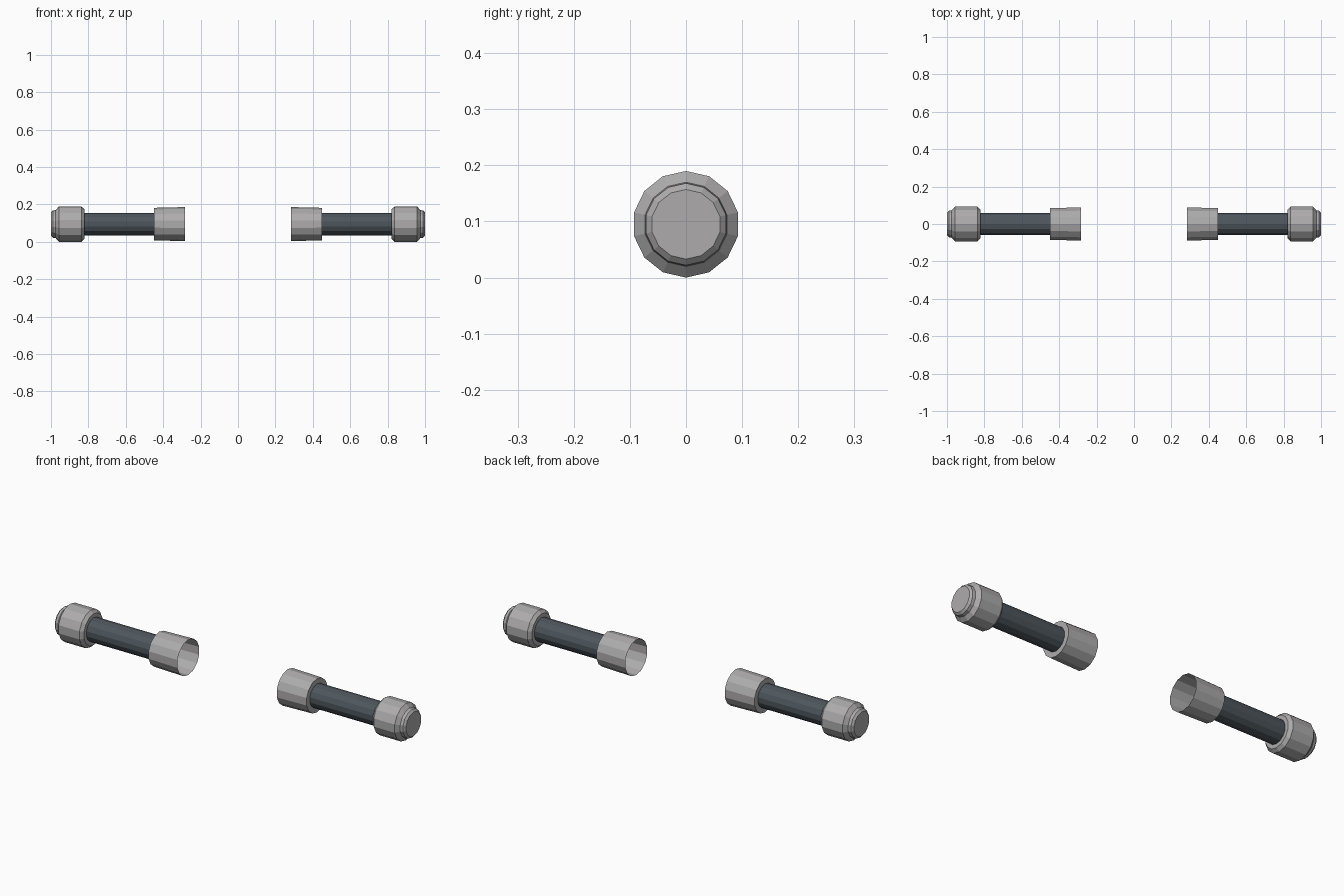
import bpy, bmesh
from math import sin, cos, tau

cube = bpy.data.objects.get("Cube")
if cube:
    bpy.data.objects.remove(cube, do_unlink=True)

SIDES = 14
AXIS_Z = 0.095


def material(name, color, roughness):
    m = bpy.data.materials.new(name)
    m.use_nodes = True
    m.diffuse_color = (*color, 1)
    bsdf = m.node_tree.nodes["Principled BSDF"]
    bsdf.inputs["Base Color"].default_value = (*color, 1)
    bsdf.inputs["Roughness"].default_value = roughness
    return m


steel = material("light grey metal", (0.42, 0.41, 0.41), 0.5)
dark = material("dark slate", (0.075, 0.092, 0.107), 0.6)


def lathe(name, profile, mat, side, cap_start=False, cap_end=False):
    """Turn (x, radius) points around the long axis; side mirrors the part."""
    bm = bmesh.new()
    rings = [[bm.verts.new((side * x, r * sin(tau * i / SIDES),
                            AXIS_Z + r * cos(tau * i / SIDES)))
              for i in range(SIDES)] for x, r in profile]
    for a, b in zip(rings, rings[1:]):
        for i in range(SIDES):
            j = (i + 1) % SIDES
            quad = (a[i], b[i], b[j], a[j])
            bm.faces.new(quad if side < 0 else quad[::-1])
    if cap_start:
        bm.faces.new(rings[0] if side < 0 else rings[0][::-1])
    if cap_end:
        bm.faces.new(rings[-1][::-1] if side < 0 else rings[-1])
    mesh = bpy.data.meshes.new(name)
    bm.to_mesh(mesh)
    bm.free()
    mesh.materials.append(mat)
    obj = bpy.data.objects.new(name, mesh)
    bpy.context.collection.objects.link(obj)


for label, side in (("left", 1), ("right", -1)):
    # Open sleeve facing the middle, slightly flared
    lathe(label + "_sleeve", [(0.283, 0.091), (0.45, 0.087), (0.45, 0.058)], steel, side)
    # Grip rod
    lathe(label + "_grip", [(0.449, 0.06), (0.83, 0.06)], dark, side, cap_start=True)
    # Stepped end cap
    lathe(label + "_end_cap",
          [(0.822, 0.058), (0.822, 0.08), (0.838, 0.095), (0.957, 0.095),
           (0.975, 0.075), (0.99, 0.073), (1.0, 0.062)],
          steel, side, cap_end=True)
